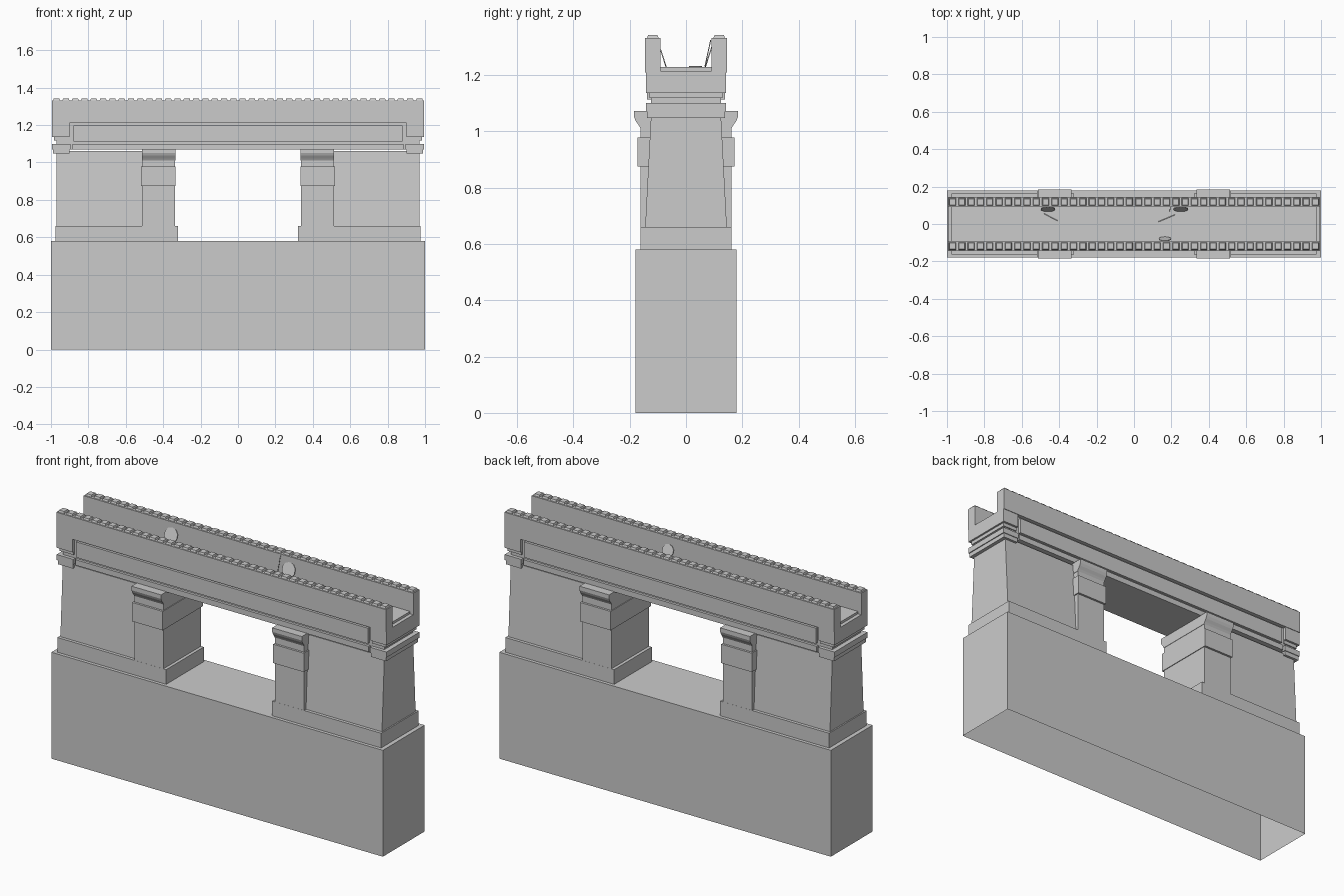
import bpy, bmesh, math
from mathutils import Vector

if "Cube" in bpy.data.objects:
    bpy.data.objects.remove(bpy.data.objects["Cube"])


def make(name, bm):
    bmesh.ops.recalc_face_normals(bm, faces=bm.faces)
    me = bpy.data.meshes.new(name)
    bm.to_mesh(me)
    bm.free()
    ob = bpy.data.objects.new(name, me)
    bpy.context.collection.objects.link(ob)
    return ob


def prism(name, profile, x0, x1):
    """Extrude a closed (y, z) profile along x."""
    bm = bmesh.new()
    face = bm.faces.new([bm.verts.new((x0, y, z)) for y, z in profile])
    ext = bmesh.ops.extrude_face_region(bm, geom=[face])["geom"]
    verts = [v for v in ext if isinstance(v, bmesh.types.BMVert)]
    bmesh.ops.translate(bm, verts=verts, vec=(x1 - x0, 0, 0))
    return make(name, bm)


def taper(name, x0, x1, z0, z1, y0, y1):
    return prism(name, [(-y0, z0), (y0, z0), (y1, z1), (-y1, z1)], x0, x1)


def box(name, x0, x1, y, z0, z1):
    return taper(name, x0, x1, z0, z1, y, y)


def both(right, fn, name, a, b, *args):
    """Build a part at x a..b and its mirror image."""
    fn("right_" + name, a, b, *args)
    fn("left_" + name, -b, -a, *args)


# foundation block, open underneath
base = box("foundation", -1, 1, 0.18, 0, 0.58)
bm = bmesh.new()
bm.from_mesh(base.data)
bmesh.ops.delete(bm, geom=[f for f in bm.faces if f.calc_center_median().z < 0.01],
                 context='FACES_ONLY')
bm.to_mesh(base.data)
bm.free()

# gate piers: plinth, battered wall, jamb pillar, band
both(True, box, "plinth", 0.32, 0.977, 0.162, 0.58, 0.66)
both(True, taper, "pier_wall", 0.45, 0.97, 0.66, 1.06, 0.145, 0.124)
both(True, box, "jamb_pillar", 0.337, 0.512, 0.1615, 0.66, 1.02)
both(True, box, "pillar_band", 0.333, 0.518, 0.173, 0.875, 0.978)


# flared capital on each pillar
def capital(name, x0, x1):
    half = [(0.161, 1.01), (0.168, 1.022), (0.178, 1.036), (0.184, 1.05), (0.184, 1.072)]
    prism(name, half + [(-y, z) for y, z in reversed(half)], x0, x1)


both(True, capital, "capital", 0.335, 0.514)

# entablature: core, raised long panels
box("beam_core", -0.97, 0.97, 0.124, 1.07, 1.222)
box("lower_fascia", -0.885, 0.885, 0.138, 1.07, 1.10)
box("upper_fascia", -0.88, 0.88, 0.138, 1.113, 1.198)

# end blocks that wrap round the beam ends
both(True, box, "lower_end_block", 0.895, 0.995, 0.142, 1.07, 1.10)
both(True, box, "lower_end_drop", 0.90, 0.99, 0.138, 1.047, 1.07)
both(True, box, "end_fillet", 0.90, 0.985, 0.13, 1.118, 1.137)
both(True, box, "upper_end_block", 0.90, 0.995, 0.142, 1.137, 1.215)

# walkway floor
box("walkway", -0.975, 0.975, 0.092, 1.215, 1.228)

# parapets with rows of small tapered merlons
for side, s in (("front", -1), ("back", 1)):
    prism(side + "_parapet", [(s * 0.09, 1.21), (s * 0.145, 1.21),
                              (s * 0.145, 1.332), (s * 0.09, 1.332)], -0.995, 0.995)
    bm = bmesh.new()
    n = 40
    for i in range(n):
        cx = -0.97 + 1.94 * i / (n - 1)
        for v in bmesh.ops.create_cube(bm, size=1)["verts"]:
            k = 0.8 if v.co.z > 0 else 1
            v.co = Vector((cx + v.co.x * 0.038 * k, s * 0.118 + v.co.y * 0.042 * k,
                           1.336 + v.co.z * 0.012))
    make(side + "_merlons", bm)


# thin rod between two points
def rod(name, a, b, r=0.0018):
    a, b = Vector(a), Vector(b)
    bm = bmesh.new()
    bmesh.ops.create_cone(bm, segments=5, radius1=r, radius2=r, depth=(b - a).length,
                          cap_ends=True)
    ob = make(name, bm)
    ob.location = (a + b) / 2
    ob.rotation_euler = (b - a).to_track_quat('Z', 'Y').to_euler()


# round shields leaning on the parapets
for i, (x, s, r) in enumerate([(-0.46, 1, 0.04), (0.25, 1, 0.04), (0.165, -1, 0.034)]):
    bm = bmesh.new()
    bmesh.ops.create_cone(bm, segments=10, radius1=r, radius2=r, depth=0.004, cap_ends=True)
    ob = make("shield_%d" % (i + 1), bm)
    ob.location = (x, s * 0.08, 1.226 + r * 0.95)
    ob.rotation_euler = (s * math.radians(72), 0, 0)

# spears: two on the floor, one leaning
rod("floor_spear_left", (-0.48, 0.055, 1.231), (-0.41, 0.018, 1.231))
rod("floor_spear_right", (0.22, 0.05, 1.231), (0.13, 0.012, 1.231))
rod("leaning_spear", (0.19, 0.067, 1.23), (0.195, 0.088, 1.325))
